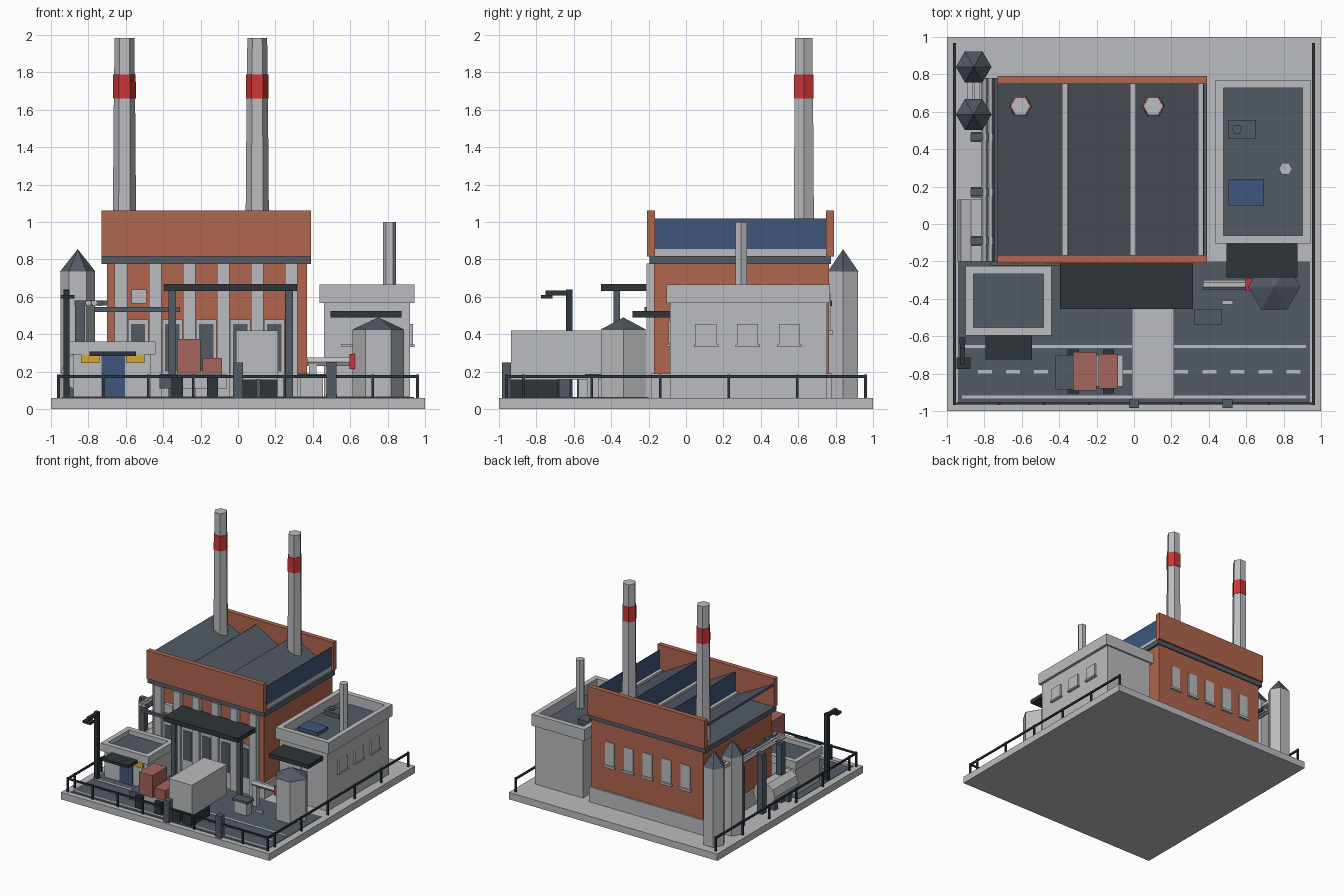
import bpy
import bmesh
from math import cos, sin, tau
from mathutils import Vector

cube = bpy.data.objects.get("Cube")
if cube:
    bpy.data.objects.remove(cube, do_unlink=True)


def material(name, red, green, blue):
    mat = bpy.data.materials.new(name)
    mat.use_nodes = True
    mat.diffuse_color = (red, green, blue, 1)
    shader = next(n for n in mat.node_tree.nodes if n.type == "BSDF_PRINCIPLED")
    shader.inputs["Base Color"].default_value = (red, green, blue, 1)
    return mat


concrete = material("light concrete", .5, .505, .525)
brick = material("orange brick", .44, .132, .076)
slate = material("slate grey", .088, .104, .13)
dark = material("dark metal", .027, .035, .04)
glass = material("blue glass", .05, .092, .2)
signal = material("signal red", .6, .037, .037)
paint = material("faded red paint", .38, .125, .11)
yellow = material("warm yellow", .7, .39, .04)

GROUND = .06


def finish(name, bm, *mats):
    bmesh.ops.recalc_face_normals(bm, faces=bm.faces)
    mesh = bpy.data.meshes.new(name)
    bm.to_mesh(mesh)
    bm.free()
    for mat in mats:
        mesh.materials.append(mat)
    obj = bpy.data.objects.new(name, mesh)
    bpy.context.scene.collection.objects.link(obj)
    return obj


def box_mesh(xs, ys, zs):
    bm = bmesh.new()
    bmesh.ops.create_cube(bm, size=1)
    for v in bm.verts:
        v.co = [lo + (c + .5) * (hi - lo) for c, (lo, hi) in zip(v.co, (xs, ys, zs))]
    return bm


def box(name, mat, xs, ys, zs):
    return finish(name, box_mesh(xs, ys, zs), mat)


def around(centre, half):
    return (centre - half, centre + half)


def parapet_block(name, xs, ys, zs, rim, depth):
    """Block with a sunken slate roof inside its rim."""
    bm = box_mesh(xs, ys, zs)
    bm.normal_update()
    roof = max(bm.faces, key=lambda f: f.calc_center_median().z)
    bmesh.ops.inset_individual(bm, faces=[roof], thickness=rim, use_even_offset=True)
    walls = bmesh.ops.extrude_discrete_faces(bm, faces=[roof])
    floor = walls["faces"][0]
    floor.material_index = 1
    for v in floor.verts:
        v.co.z -= depth
    return finish(name, bm, concrete, slate)


def loft(name, mats, sections, origin, direction=(0, 0, 1), sides=6, painted=None):
    """Stack of polygon rings (radius, height) along a direction."""
    bm = bmesh.new()
    rings = [[bm.verts.new((r * cos(tau * i / sides), r * sin(tau * i / sides), z))
              for i in range(sides)] for r, z in sections]
    for low, high in zip(rings, rings[1:]):
        for i in range(sides):
            j = (i + 1) % sides
            face = bm.faces.new((low[i], low[j], high[j], high[i]))
            if painted and painted(face.calc_center_median().z):
                face.material_index = 1
    bm.faces.new(rings[0][::-1])
    if sections[-1][0] > .002:
        bm.faces.new(rings[-1])
    bmesh.ops.remove_doubles(bm, verts=bm.verts, dist=.0005)
    turn = Vector(direction).to_track_quat("Z", "Y").to_matrix()
    for v in bm.verts:
        v.co = turn @ v.co + Vector(origin)
    return finish(name, bm, *mats)


def rod(name, mat, start, end, radius, sides=6):
    span = Vector(end) - Vector(start)
    return loft(name, [mat], [(radius, 0), (radius, span.length)], start, span, sides)


def silo(name, x, y, radius, eaves, tip):
    loft(name + "_body", [concrete], [(radius * .98, GROUND), (radius * .98, eaves)], (x, y, 0))
    loft(name + "_roof", [slate], [(radius, eaves), (0, tip)], (x, y, 0))


# Ground slab, road and lane markings
box("ground_slab", concrete, (-1, 1), (-1, 1), (0, GROUND))
box("road", slate, (-.94, .94), (-.955, -.2), (GROUND, .064))
for y in (-.655, -.925):
    box("road_edge_line", concrete, (-.92, .92), around(y, .009), (.063, .067))
for i in range(12):
    box("road_dash", concrete, around(-.797 + i * .15, .037), around(-.79, .01), (.063, .067))

# Main hall
box("hall_plinth", concrete, (-.715, .385), (-.185, .78), (GROUND, .19))
box("hall_walls", brick, (-.7, .37), (-.17, .765), (.19, .78))
box("hall_cornice", slate, (-.73, .39), (-.195, .775), (.775, .818))
for side, y in (("front", -.188), ("back", .77)):
    box(side + "_parapet", brick, (-.73, .39), around(y, .021), (.816, 1.063))
for i in range(6):
    x = -.625 + i * .182
    box("hall_pilaster", concrete, around(x, .034), (-.21, -.165), (GROUND, .778))
    if i < 5:
        bay = x + .091
        box("front_window_frame", concrete, around(bay, .055), (-.19, -.165), (.19, .48))
        box("front_window_pane", slate, around(bay, .038), (-.194, -.18), (.2, .455))
        box("back_window", concrete, around(bay, .045), (.76, .772), (.42, .62))
        box("back_window_sill", concrete, around(bay, .055), (.76, .785), (.4, .42))
box("wall_vent", concrete, around(-.53, .04), (-.2, -.165), (.565, .64))
box("wall_duct", slate, (-.77, -.31), (-.222, -.195), (.52, .545))

# Sawtooth roof: thin sloping plates, each ending at a sill and glazing
for i in range(3):
    left = -.73 + i * .36 + (.02 if i else 0)
    right = -.385 + i * .363
    bm = bmesh.new()
    profile = [(left, 1.0), (left, 1.02), (right, .835), (right, .815)]
    face = bm.faces.new([bm.verts.new((x, -.167, z)) for x, z in profile])
    new = bmesh.ops.extrude_face_region(bm, geom=[face])["geom"]
    bmesh.ops.translate(bm, vec=(0, .917, 0), verts=[v for v in new if isinstance(v, bmesh.types.BMVert)])
    finish("roof_slope", bm, slate)
    box("glazing_sill", concrete, (right, right + .033), (-.167, .75), (.81, .855))
    box("roof_glazing", glass, (right + .029, right + .033), (-.167, .75), (.855, 1.02))

# Tall chimneys with red bands
stack = [(.064, .8), (.057, 1.66), (.061, 1.66), (.06, 1.79), (.055, 1.79), (.053, 1.983)]
for x in (-.607, .103):
    loft("chimney", [concrete, signal], stack, (x, .63, 0), painted=lambda z: 1.65 < z < 1.8)

# Entrance canopy
box("entrance_canopy", dark, (-.395, .315), (-.455, -.2), (.632, .67))
for x in (-.352, .275):
    box("canopy_post", slate, around(x, .02), around(-.37, .018), (GROUND, .635))

# Side annex
box("annex_walls", concrete, (.46, .92), (-.085, .755), (GROUND, .57))
parapet_block("annex_parapet", (.435, .943), (-.105, .77), (.567, .667), .043, .085)
for i in range(3):
    y = .108 + i * .222
    box("annex_window", concrete, (.91, .935), around(y, .056), (.345, .455))
    box("annex_window_sill", concrete, (.91, .943), around(y, .066), (.333, .346))
box("annex_front_window", concrete, (.56, .67), (-.093, -.08), (.35, .47))
box("annex_front_sill", concrete, (.55, .68), (-.104, -.08), (.335, .348))
box("annex_canopy", dark, (.495, .875), (-.285, -.085), (.49, .525))
box("roof_skylight", glass, (.505, .695), (.1, .24), (.57, .61))
box("roof_cooler", slate, (.505, .65), (.455, .555), (.57, .62))
rod("cooler_fan", slate, (.55, .505, .61), (.55, .505, .635), .027)
rod("annex_flue", concrete, (.81, .295, .57), (.81, .295, 1), .036)

# Front silo with its feed pipe and valve
silo("front_silo", .75, -.335, .14, .425, .49)
rod("feed_pipe", concrete, (.37, -.325, .253), (.64, -.325, .253), .025)
box("feed_valve", signal, (.595, .63), around(-.325, .033), (.215, .295))
box("pipe_footing", concrete, around(.4, .02), around(-.325, .02), (GROUND, .24))
box("utility_box", concrete, (.335, .455), (-.53, -.465), (GROUND, .17))
box("utility_lid", slate, (.32, .47), (-.54, -.455), (.17, .188))
box("ground_hatch", concrete, (.47, .53), (-.43, -.41), (GROUND, .08))

# Rear silos and their bridge
for y in (.84, .585):
    silo("rear_silo", -.857, y, .095, .735, .855)
for x in (-.875, -.838):
    box("silo_bridge", concrete, around(x, .014), (.63, .8), (.67, .7))

# Pipe rack and horizontal tank
for y in (.465, .17, -.09):
    box("rack_column", slate, around(-.845, .027), around(y, .027), (GROUND, .56))
    box("rack_arm", slate, (-.875, -.7), around(y, .02), (.555, .58))
for x, mat in ((-.8, concrete), (-.768, concrete), (-.738, slate)):
    rod("rack_pipe", mat, (x, -.2, .567), (x, .78, .567), .017)
rod("storage_tank", concrete, (-.84, -.2, .2), (-.84, .13, .2), .104, 10)
for y in (-.13, .06):
    box("tank_saddle", slate, around(-.84, .07), around(y, .02), (GROUND, .14))

# Gatehouse
box("gatehouse_walls", concrete, (-.88, -.465), (-.575, -.245), (GROUND, .3))
parapet_block("gatehouse_parapet", (-.9, -.442), (-.597, -.225), (.293, .362), .043, .04)
box("gatehouse_canopy", dark, (-.795, -.545), (-.725, -.59), (.283, .307))
box("gatehouse_door", glass, around(-.668, .063), (-.583, -.57), (GROUND, .283))
for x in (-.79, -.55):
    box("gatehouse_sign", yellow, around(x, .05), (-.597, -.57), (.245, .292))

# Lamp post
box("lamp_post", dark, around(-.917, .017), around(-.625, .017), (GROUND, .64))
box("lamp_arm", dark, around(-.917, .014), (-.75, -.61), (.608, .635))
box("lamp_head", dark, (-.95, -.875), (-.775, -.715), (.59, .61))

# Red truck
box("truck_chassis", concrete, (-.4, -.06), (-.87, -.7), (.11, .185))
box("truck_bed", slate, (-.42, -.325), (-.885, -.7), (.11, .188))
box("truck_cab", paint, (-.326, -.2), (-.89, -.685), (.185, .375))
box("truck_hood", paint, (-.19, -.085), (-.88, -.695), (.185, .272))
for x in (-.325, -.137):
    for y in (-.885, -.69):
        box("truck_wheel", dark, around(x, .03), around(y, .02), (GROUND, .17))

# Trailer on a dark axle block
box("trailer_box", concrete, (-.01, .213), (-.935, -.455), (.158, .42))
for x in (.055, .165):
    box("trailer_axle", dark, around(x, .045), (-.935, -.685), (GROUND, .16))
box("trailer_leg", slate, (.06, .15), (-.68, -.62), (GROUND, .16))

# Perimeter fence and gate pillars
for x in (-.96, .96):
    box("side_rail", dark, around(x, .007), (-.965, .965), (.167, .182))
    for i in range(6):
        box("side_post", dark, around(x, .007), around(-.87 + i * .366, .007), (GROUND, .186))
box("front_rail", dark, (-.965, .965), around(-.96, .006), (.167, .182))
for x in (-.96, -.72, -.48, -.24, .25, .72, .96):
    box("front_post", dark, around(x, .007), around(-.96, .007), (GROUND, .186))
for x in (0, .5):
    box("gate_pillar", slate, around(x, .027), around(-.96, .024), (GROUND, .25))
